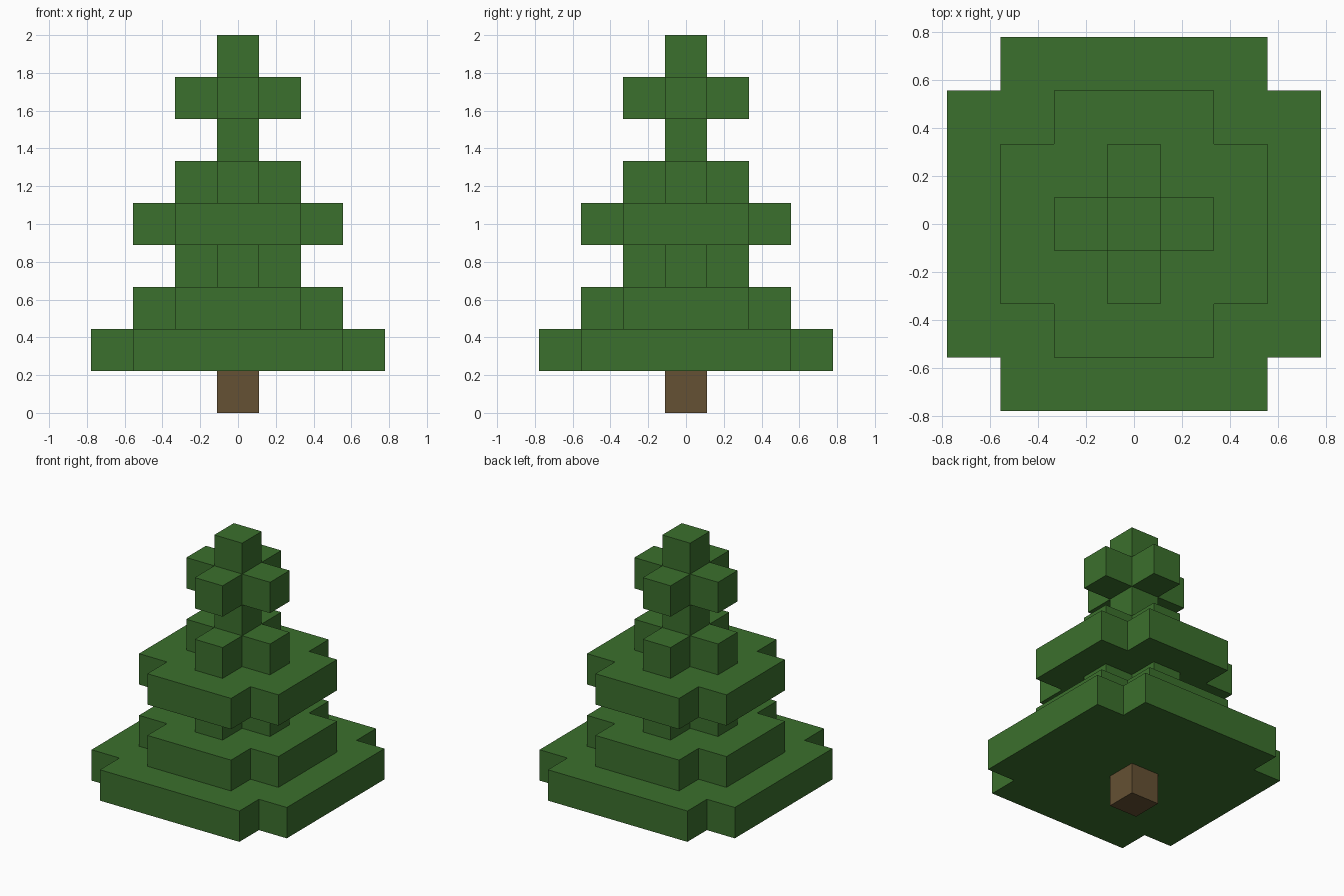
import bpy
import bmesh

cube = bpy.data.objects.get("Cube")
if cube:
    bpy.data.objects.remove(cube, do_unlink=True)

U = 2 / 9  # edge length of one block


def make_material(name, rgb):
    mat = bpy.data.materials.new(name)
    mat.use_nodes = True
    colour = (*rgb, 1)
    mat.diffuse_color = colour
    mat.node_tree.nodes["Principled BSDF"].inputs["Base Color"].default_value = colour
    return mat


leaf_green = make_material("leaf green", (0.044, 0.162, 0.026))
bark_brown = make_material("bark brown", (0.130, 0.082, 0.033))


def outline(half):
    """Square outline with one block notched out of every corner."""
    if half < 1:
        return [(-half, -half), (half, -half), (half, half), (-half, half)]
    inner = half - 1
    corner = [(half, -inner), (half, inner), (inner, inner)]
    points = []
    for _ in range(4):
        points += corner
        corner = [(-y, x) for x, y in corner]  # quarter turn
    return points


def make_layer(name, level, half, mat):
    """Extrude an outline into a slab one block tall."""
    bm = bmesh.new()
    verts = [bm.verts.new((x * U, y * U, level * U)) for x, y in outline(half)]
    base = bm.faces.new(verts)
    top = bmesh.ops.extrude_face_region(bm, geom=[base], use_keep_orig=True)
    moved = [v for v in top["geom"] if isinstance(v, bmesh.types.BMVert)]
    bmesh.ops.translate(bm, verts=moved, vec=(0, 0, U))
    bmesh.ops.recalc_face_normals(bm, faces=bm.faces)
    mesh = bpy.data.meshes.new(name)
    bm.to_mesh(mesh)
    bm.free()
    mesh.materials.append(mat)
    obj = bpy.data.objects.new(name, mesh)
    bpy.context.collection.objects.link(obj)


# Trunk block, then foliage slabs from the ground up (half widths in blocks)
make_layer("trunk", 0, 0.5, bark_brown)
foliage = [
    ("bottom_skirt", 3.5),
    ("bottom_step", 2.5),
    ("lower_neck", 1.5),
    ("middle_skirt", 2.5),
    ("middle_step", 1.5),
    ("upper_neck", 0.5),
    ("top_skirt", 1.5),
    ("tip", 0.5),
]
for level, (name, half) in enumerate(foliage, start=1):
    make_layer(name, level, half, leaf_green)
